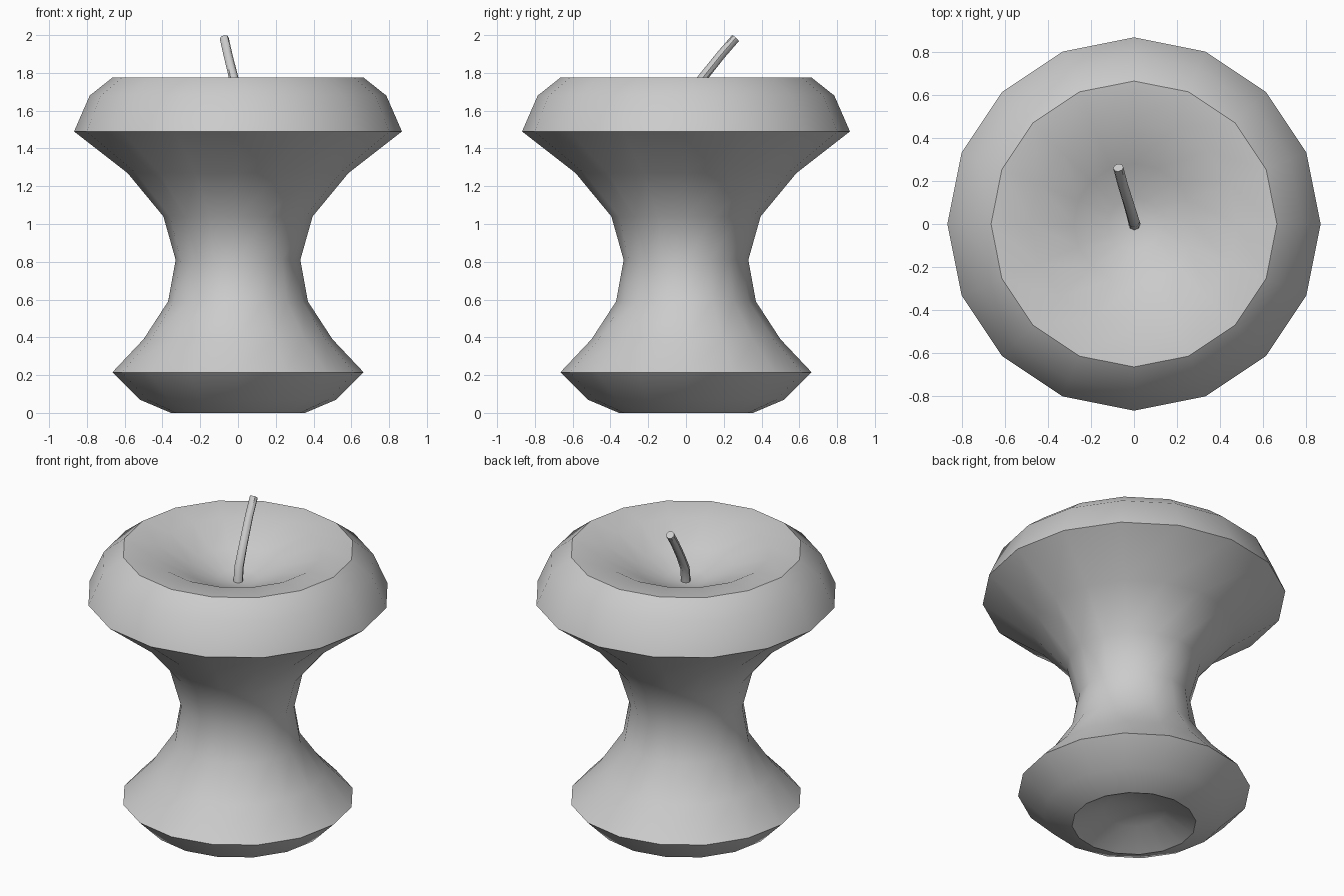
import bpy, bmesh, math, random
from mathutils import Vector

if "Cube" in bpy.data.objects:
    bpy.data.objects.remove(bpy.data.objects["Cube"])

random.seed(4)
SIDES = 16


def add_mesh(name, bm):
    bmesh.ops.recalc_face_normals(bm, faces=bm.faces)
    mesh = bpy.data.meshes.new(name)
    bm.to_mesh(mesh)
    bm.free()
    obj = bpy.data.objects.new(name, mesh)
    bpy.context.collection.objects.link(obj)
    bpy.ops.object.select_all(action='DESELECT')
    obj.select_set(True)
    bpy.context.view_layer.objects.active = obj
    bpy.ops.object.shade_smooth_by_angle(angle=math.radians(45))
    return obj


def bridge(bm, rings):
    for a, b in zip(rings, rings[1:]):
        n = len(a)
        for i in range(n):
            bm.faces.new((a[i], a[(i + 1) % n], b[(i + 1) % n], b[i]))


def fan(bm, ring, tip):
    for i in range(len(ring)):
        bm.faces.new((ring[i], ring[(i + 1) % len(ring)], tip))


# Apple core: turned profile (radius, height) with dimples at both ends
profile = [(0.18, 0.085), (0.355, 0.0), (0.52, 0.07), (0.665, 0.215),
           (0.50, 0.39), (0.37, 0.59), (0.33, 0.81), (0.395, 1.04),
           (0.585, 1.27), (0.868, 1.49), (0.785, 1.68), (0.665, 1.775),
           (0.48, 1.755), (0.28, 1.655), (0.12, 1.59)]
bm = bmesh.new()
rings = []
for r, z in profile:
    bitten = 0.5 < z < 1.2
    ring = []
    for i in range(SIDES):
        a = 2 * math.pi * i / SIDES
        # slight bite unevenness around the waist
        k = 1 - random.uniform(0, 0.035) * (bitten and i % 4 != 0)
        ring.append(bm.verts.new((r * k * math.cos(a), r * k * math.sin(a), z)))
    rings.append(ring)
bridge(bm, rings)
fan(bm, rings[0], bm.verts.new((0, 0, 0.12)))
fan(bm, rings[-1], bm.verts.new((0, 0, 1.57)))
add_mesh("apple_core", bm)

# Stem: bent eight-sided tube
path = [Vector(p) for p in [(0.002, -0.003, 1.55), (0, 0.01, 1.66),
                            (-0.022, 0.085, 1.77), (-0.053, 0.185, 1.895),
                            (-0.073, 0.262, 1.984)]]
radii = [0.028, 0.027, 0.025, 0.024, 0.024]
bm = bmesh.new()
rings = []
for i, p in enumerate(path):
    t = (path[min(i + 1, len(path) - 1)] - path[max(i - 1, 0)]).normalized()
    u = Vector((1, 0, 0))
    u = (u - t * u.dot(t)).normalized()
    v = t.cross(u)
    rings.append([bm.verts.new(p + radii[i] * (u * math.cos(k * math.pi / 4)
                                               + v * math.sin(k * math.pi / 4)))
                  for k in range(8)])
bridge(bm, rings)
bm.faces.new(rings[0])
bm.faces.new(rings[-1])
add_mesh("stem", bm)
